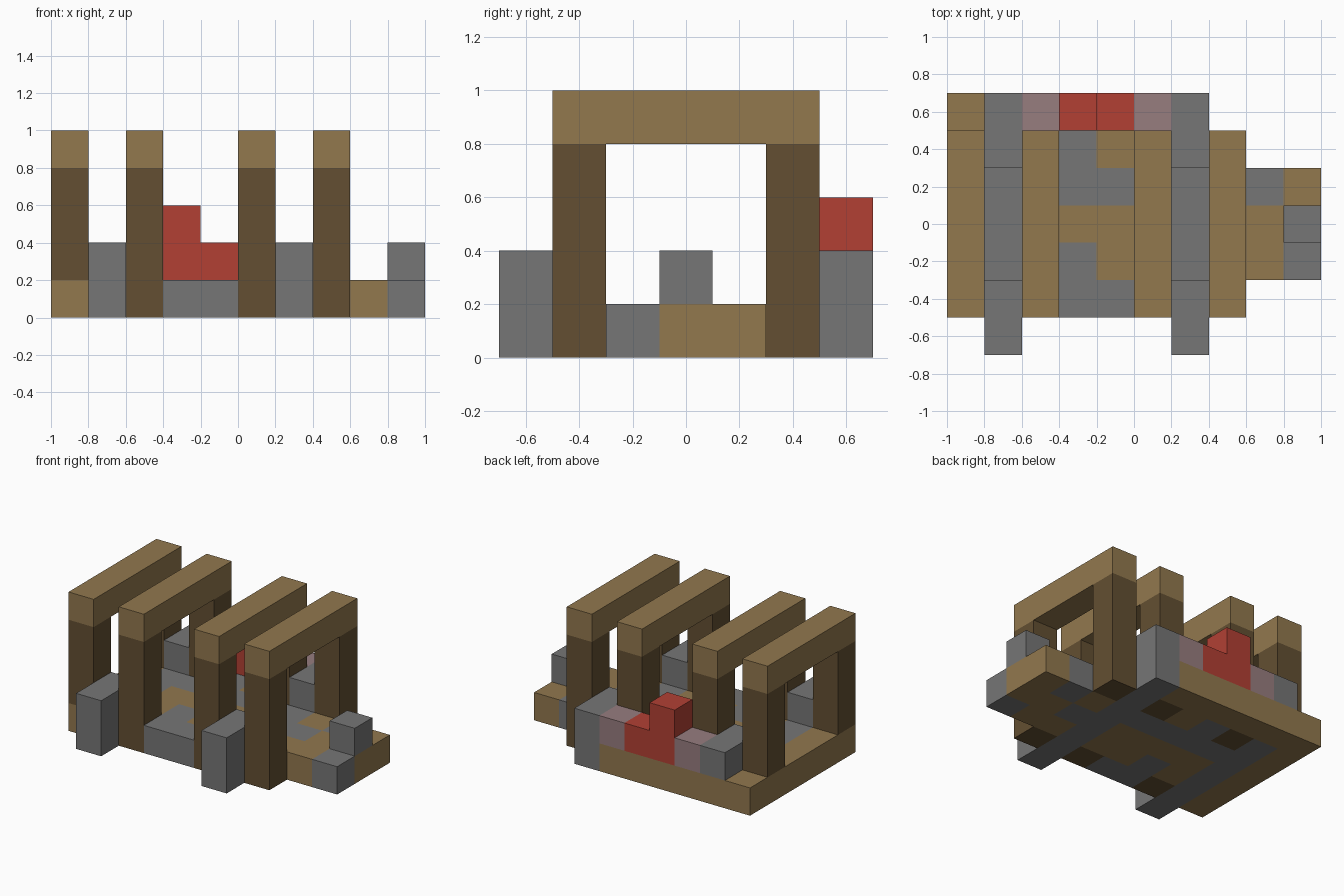
import bpy
import bmesh
from mathutils import Matrix, Vector

U = 0.2  # edge of one building cube

if "Cube" in bpy.data.objects:
    bpy.data.objects.remove(bpy.data.objects["Cube"], do_unlink=True)


def make_material(name, r, g, b):
    mat = bpy.data.materials.new(name)
    mat.use_nodes = True
    mat.diffuse_color = (r, g, b, 1)
    mat.node_tree.nodes["Principled BSDF"].inputs["Base Color"].default_value = (r, g, b, 1)
    return mat


timber = make_material("light_timber", 0.287, 0.188, 0.076)
dark_timber = make_material("dark_timber", 0.125, 0.078, 0.032)
stone = make_material("grey_stone", 0.181, 0.181, 0.181)
red = make_material("red", 0.445, 0.051, 0.034)
pink = make_material("dusty_pink", 0.310, 0.205, 0.212)


def finish(name, bm, *mats):
    mesh = bpy.data.meshes.new(name)
    bm.to_mesh(mesh)
    bm.free()
    for mat in mats:
        mesh.materials.append(mat)
    obj = bpy.data.objects.new(name, mesh)
    bpy.context.scene.collection.objects.link(obj)
    return obj


def box(name, mat, x, y, z):
    """Box from (low, high) ranges along each axis."""
    low, high = (Vector(p) for p in zip(x, y, z))
    bm = bmesh.new()
    bmesh.ops.create_cube(
        bm, size=1,
        matrix=Matrix.Translation((low + high) / 2) @ Matrix.Diagonal((*(high - low), 1)))
    return finish(name, bm, mat)


# Floor: timber (t) and stone (s) tiles, back row first, gaps where posts stand
FLOOR = [
    "tttttts...",
    "ts.st.s...",
    "tsssssstst",
    "tsttttsstt",
    "tststtstts",
    "ts.ss.s...",
    ".s....s...",
]
bm = bmesh.new()
for row, line in enumerate(FLOOR):
    for col, kind in enumerate(line):
        if kind == ".":
            continue
        x, y = -1 + col * U, 0.7 - row * U
        corners = [(x, y - U), (x + U, y - U), (x + U, y), (x, y)]
        face = bm.faces.new([bm.verts.new((px, py, U)) for px, py in corners])
        face.material_index = "ts".index(kind)
bmesh.ops.remove_doubles(bm, verts=bm.verts, dist=0.001)
floor = finish("floor", bm, timber, stone)
slab = floor.modifiers.new("thickness", 'SOLIDIFY')
slab.thickness = U
slab.offset = -1

# Four arches: two dark posts and a light lintel; the first stands on the floor
for i, x in enumerate((-1, -0.6, 0, 0.4)):
    span = (x, x + U)
    base = U if i == 0 else 0
    box(f"lintel_{i + 1}", timber, span, (-0.5, 0.5), (0.8, 1))
    for side, y in (("front", -0.5), ("back", 0.3)):
        box(f"{side}_post_{i + 1}", dark_timber, span, (y, y + U), (base, 0.8))

# Low stone walls on both ends of the two stone strips
for strip, x in (("right", -0.8), ("left", 0.2)):
    for side, y in (("front", -0.7), ("back", 0.3)):
        box(f"{side}_{strip}_wall", stone, (x, x + U), (y, y + 2 * U), (U, 2 * U))

# Stone block on the side step
box("step_block", stone, (0.8, 1), (-0.1, 0.1), (U, 2 * U))

# Back bench: pink ends around a stepped red seat
for side, x in (("right", -0.6), ("left", 0)):
    box(f"bench_end_{side}", pink, (x, x + U), (0.5, 0.7), (U, 2 * U))
box("bench_seat", red, (-0.4, 0), (0.5, 0.7), (U, 2 * U))
box("bench_raised_block", red, (-0.4, -0.2), (0.5, 0.7), (2 * U, 3 * U))
